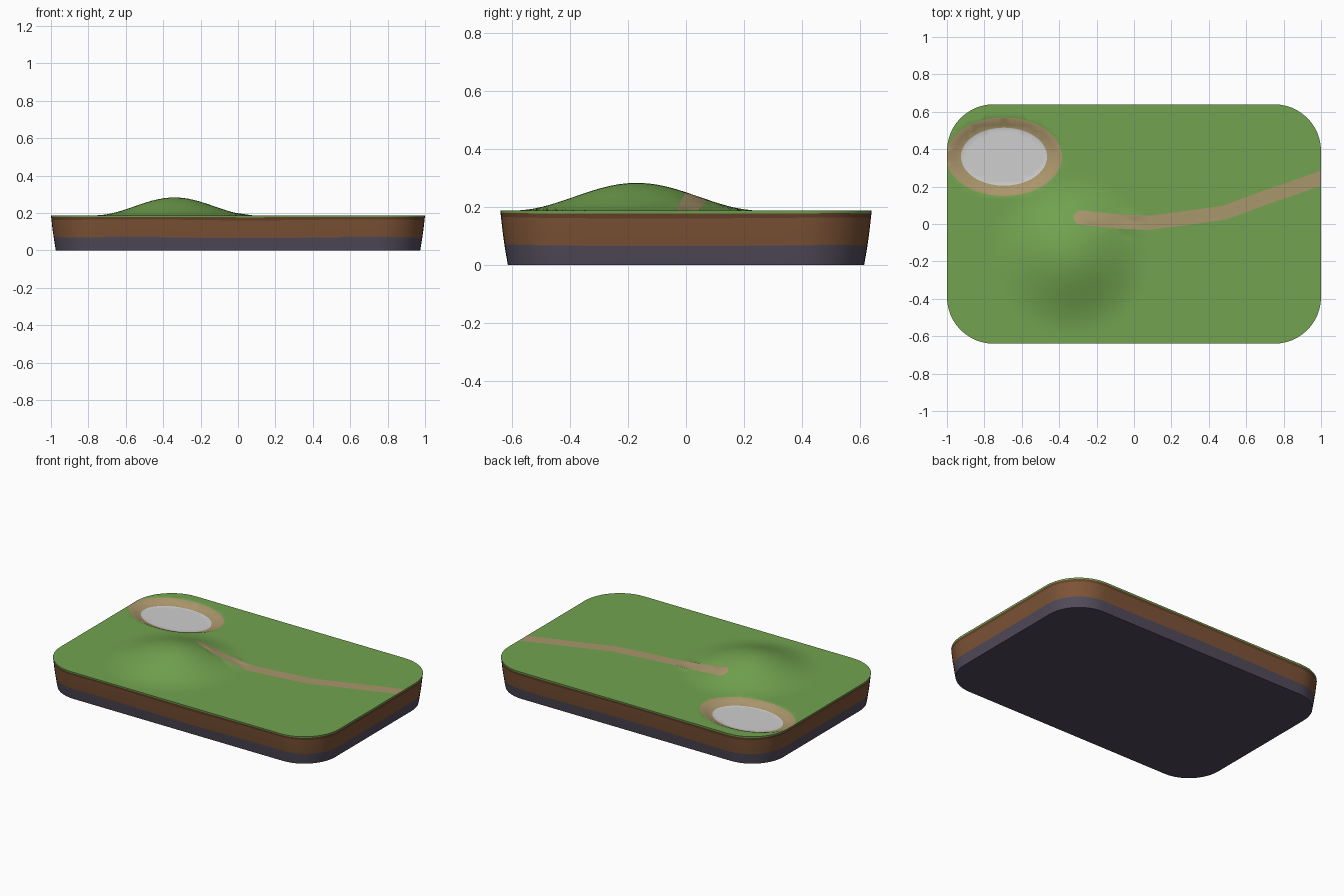
import bpy, bmesh, math
from mathutils import Vector
from mathutils.geometry import delaunay_2d_cdt, intersect_point_line

cube = bpy.data.objects.get("Cube")
if cube:
    bpy.data.objects.remove(cube)


def material(name, r, g, b):
    """Flat colour given as 0-255 display values, stored as linear."""
    col = [(c / 255) ** 2.2 for c in (r, g, b)] + [1]
    m = bpy.data.materials.new(name)
    m.diffuse_color = col
    m.use_nodes = True
    bsdf = m.node_tree.nodes["Principled BSDF"]
    bsdf.inputs["Base Color"].default_value = col
    bsdf.inputs["Roughness"].default_value = 0.9
    return m


GRASS = material("grass green", 114, 162, 81)
PATH = material("path tan", 167, 149, 108)
SAND = material("sand tan", 170, 149, 108)
WATER = material("water pale grey", 205, 205, 205)
SOIL = material("soil brown", 124, 84, 57)
DARK_SOIL = material("dark soil brown", 102, 68, 46)
STONE = material("stone slate", 82, 76, 90)

HALF_X, HALF_Y, CORNER, TOP = 1.0, 0.64, 0.25, 0.187
POND, SHORE, POOL = Vector((-0.695, 0.36)), (0.31, 0.21), (0.23, 0.155)
POND_DEPTH = 0.026
HILL, HILL_R, HILL_H = Vector((-0.34, -0.17)), 0.43, 0.096
TRACK = [Vector(p) for p in ((-0.285, 0.035), (-0.1, 0.015), (0.08, 0.006),
                             (0.25, 0.028), (0.48, 0.06), (0.7, 0.14), (1.05, 0.262))]
TRACK_W = 0.038


def outline(inset=0.0, arc=12, side=16):
    """Rounded rectangle, counter-clockwise, with evenly divided sides."""
    r, corners = CORNER - inset, []
    for k, (sx, sy) in enumerate(((1, 1), (-1, 1), (-1, -1), (1, -1))):
        c = Vector((sx * (HALF_X - CORNER), sy * (HALF_Y - CORNER)))
        corners.append([c + r * Vector((math.cos(a), math.sin(a))) for a in
                        (math.pi / 2 * (k + i / arc) for i in range(arc + 1))])
    pts = []
    for k, corner in enumerate(corners):
        nxt = corners[(k + 1) % 4][0]
        pts += corner + [corner[-1].lerp(nxt, i / side) for i in range(1, side)]
    return pts


def ellipse(centre, radii, n=64):
    return [Vector((max(centre.x + radii[0] * math.cos(2 * math.pi * i / n), -HALF_X),
                    centre.y + radii[1] * math.sin(2 * math.pi * i / n))) for i in range(n)]


def pond_ratio(p, radii):
    return math.hypot((p.x - POND.x) / radii[0], (p.y - POND.y) / radii[1])


def track_distance(p):
    best = 9.0
    for a, b in zip(TRACK, TRACK[1:]):
        q, t = intersect_point_line(p, a, b)
        best = min(best, (p.to_2d() - a.lerp(b, min(max(t, 0), 1)).to_2d()).length)
    return best


def inside_slab(p, margin):
    dx = max(abs(p.x) - (HALF_X - CORNER), 0)
    dy = max(abs(p.y) - (HALF_Y - CORNER), 0)
    return math.hypot(dx, dy) < CORNER - margin


def height(p):
    z = TOP
    d = (p - HILL).length / HILL_R
    if d < 1:
        z += HILL_H * (0.5 + 0.5 * math.cos(math.pi * d))
    outer, inner = pond_ratio(p, SHORE), pond_ratio(p, POOL)
    if inner <= 1.001:
        z = TOP - POND_DEPTH
    elif outer < 1:
        z -= POND_DEPTH * (1 - outer) / (1 - outer / inner)
    return z


def track_outline():
    """Ribbon around the track with a round start, cut at the slab edge."""
    left, right = [], []
    for i, p in enumerate(TRACK):
        d = (TRACK[min(i + 1, len(TRACK) - 1)] - TRACK[max(i - 1, 0)]).normalized()
        n = Vector((-d.y, d.x)) * TRACK_W
        left.append(p + n)
        right.append(p - n)
    cap = [TRACK[0] + TRACK_W * Vector((math.cos(a), math.sin(a))) for a in
           (math.pi * (0.5 + i / 8) for i in range(1, 8))]
    loop = right + left[::-1] + cap
    # slide the last pair back along the track so it ends on the edge
    back = (TRACK[-1] - TRACK[-2])
    for p in loop:
        if p.x > HALF_X:
            p -= back * ((p.x - HALF_X) / back.x)
    return loop


def finish(bm, name, mats, angle=35):
    mesh = bpy.data.meshes.new(name)
    bmesh.ops.recalc_face_normals(bm, faces=bm.faces)
    bm.to_mesh(mesh)
    bm.free()
    for m in mats:
        mesh.materials.append(m)
    ob = bpy.data.objects.new(name, mesh)
    bpy.context.collection.objects.link(ob)
    bpy.ops.object.select_all(action="DESELECT")
    ob.select_set(True)
    bpy.context.view_layer.objects.active = ob
    bpy.ops.object.shade_smooth_by_angle(angle=math.radians(angle))
    return ob


# Ground surface: a grid of points cut along the outline, pond and path
points, edges = [], []
for loop in (outline(), ellipse(POND, SHORE), ellipse(POND, POOL), track_outline()):
    start, n = len(points), len(loop)
    points += loop
    edges += [(start + i, start + (i + 1) % n) for i in range(n)]
STEP = 0.033
for i in range(-30, 31):
    for j in range(-19, 20):
        p = Vector((i * STEP, j * STEP))
        near_shore = abs(pond_ratio(p, SHORE) - 1) < 0.04 or abs(pond_ratio(p, POOL) - 1) < 0.05
        near_track = abs(track_distance(p.to_3d()) - TRACK_W) < 0.008
        if inside_slab(p, 0.015) and not near_shore and not near_track:
            points.append(p)
verts, _, tris, *_ = delaunay_2d_cdt(points, edges, [], 0, 1e-5)

bm = bmesh.new()
bverts = [bm.verts.new((v.x, v.y, height(v))) for v in verts]
for t in tris:
    f = bm.faces.new([bverts[i] for i in t])
    c = f.calc_center_median().to_2d()
    if pond_ratio(c, POOL) < 1:
        f.material_index = 3
    elif pond_ratio(c, SHORE) < 1:
        f.material_index = 2
    elif track_distance(c.to_3d()) < TRACK_W:
        f.material_index = 1
finish(bm, "ground_surface", [GRASS, PATH, SAND, WATER], 60)


def layer(name, mat, levels, bottom=False):
    """Loft rounded outlines; each level is (z, inset, waviness)."""
    bm = bmesh.new()
    rings = []
    for z, inset, wave in levels:
        rings.append([bm.verts.new((p.x, p.y, z + wave * math.sin(5 * p.x + 3 * p.y)))
                      for p in outline(inset)])
    for a, b in zip(rings, rings[1:]):
        for i in range(len(a)):
            j = (i + 1) % len(a)
            bm.faces.new((a[i], b[i], b[j], a[j]))
    if bottom:
        bm.faces.new(rings[-1])
    finish(bm, name, [mat])


# Stacked side layers, tapering towards the base
layer("turf_edge", GRASS, [(TOP, 0, 0), (0.178, 0.001, 0.001)])
layer("topsoil_layer", DARK_SOIL, [(0.178, 0.001, 0.001), (0.163, 0.003, 0.003)])
layer("soil_layer", SOIL, [(0.163, 0.003, 0.003), (0.115, 0.008, 0), (0.068, 0.015, 0.003)])
layer("stone_base", STONE, [(0.068, 0.015, 0.003), (0.035, 0.02, 0), (0, 0.026, 0)], bottom=True)
